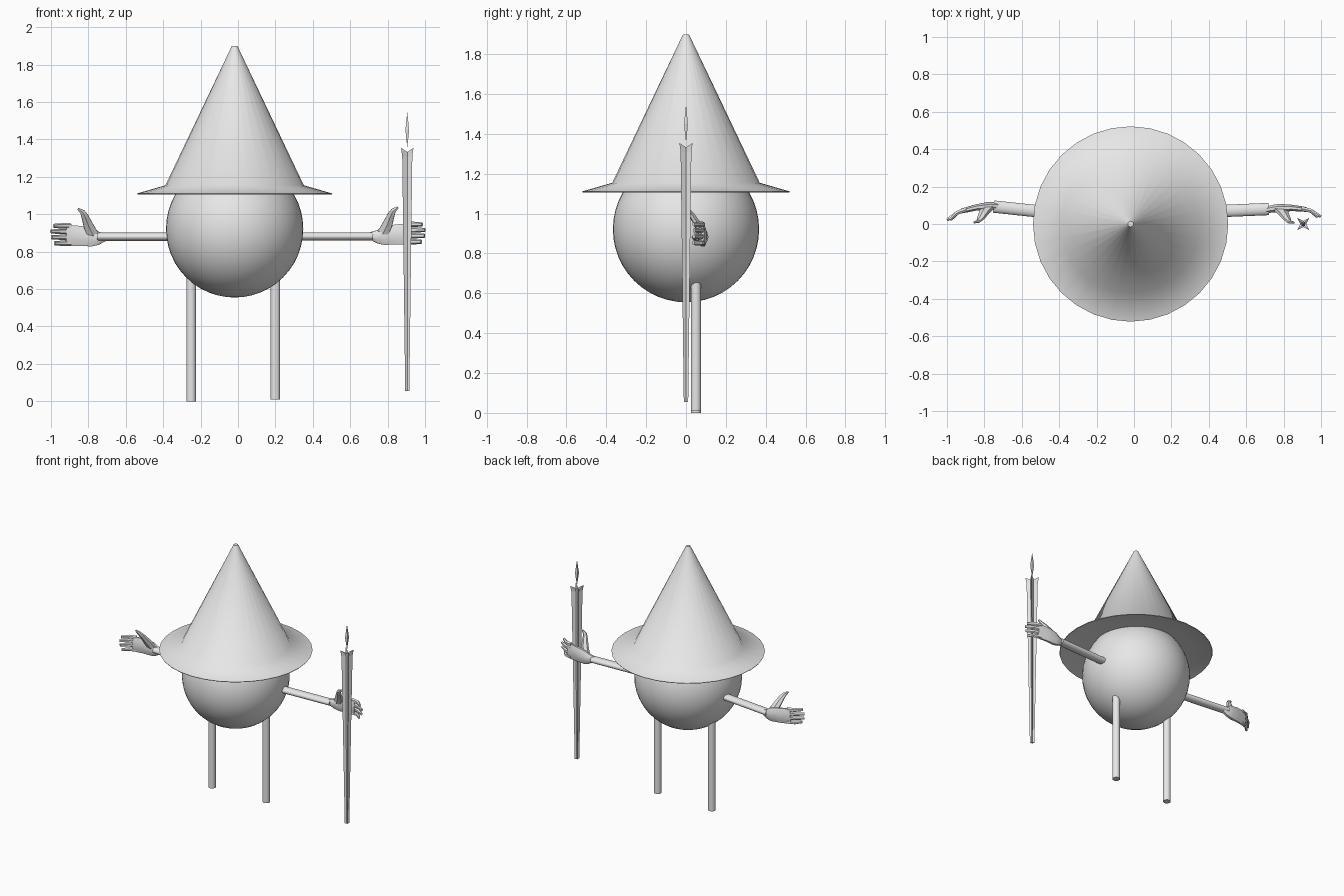
import bpy, bmesh
from math import cos, sin, pi, radians
from mathutils import Vector

cube = bpy.data.objects.get("Cube")
if cube:
    bpy.data.objects.remove(cube, do_unlink=True)

grey = bpy.data.materials.new("plain_grey")
grey.use_nodes = True
grey.diffuse_color = (0.8, 0.8, 0.8, 1)
grey.node_tree.nodes["Principled BSDF"].inputs["Base Color"].default_value = (0.8, 0.8, 0.8, 1)


def finish(name, bm, angle=40):
    """Turn a bmesh into a named, shaded grey object."""
    bmesh.ops.recalc_face_normals(bm, faces=bm.faces)
    mesh = bpy.data.meshes.new(name)
    bm.to_mesh(mesh)
    bm.free()
    mesh.materials.append(grey)
    obj = bpy.data.objects.new(name, mesh)
    bpy.context.collection.objects.link(obj)
    bpy.ops.object.select_all(action="DESELECT")
    obj.select_set(True)
    bpy.context.view_layer.objects.active = obj
    if angle:
        bpy.ops.object.shade_smooth_by_angle(angle=radians(angle))
    return obj


def skin(bm, rings, caps=True):
    """Bridge equal rings of points, closing both ends."""
    loops = [[bm.verts.new(p) for p in ring] for ring in rings]
    n = len(loops[0])
    for low, high in zip(loops, loops[1:]):
        for i in range(n):
            j = (i + 1) % n
            bm.faces.new((low[i], low[j], high[j], high[i]))
    if caps:
        bm.faces.new(loops[0][::-1])
        bm.faces.new(loops[-1])


def tube(bm, path, sizes, ref, sides=8):
    """Sweep an elliptical section along a path."""
    pts = [Vector(p) for p in path]
    rings = []
    for i, (p, (a, b)) in enumerate(zip(pts, sizes)):
        t = (pts[min(i + 1, len(pts) - 1)] - pts[max(i - 1, 0)]).normalized()
        side = t.cross(Vector(ref)).normalized()
        up = side.cross(t)
        turns = [2 * pi * (k + 0.5) / sides for k in range(sides)]
        rings.append([p + side * a * cos(w) + up * b * sin(w) for w in turns])
    skin(bm, rings)


MID = -0.018
UP, FORWARD = (0, 0, 1), (0, 1, 0)

# Round body
bm = bmesh.new()
bmesh.ops.create_uvsphere(bm, u_segments=48, v_segments=24, radius=0.367)
bmesh.ops.translate(bm, verts=bm.verts, vec=(MID, 0, 0.922))
finish("body", bm, 60)

# Pointed hat: crown, sloping brim and hollow underside
profile = [(0.015, 1.9), (0.37, 1.155), (0.522, 1.111), (0.52, 1.107), (0.36, 1.145)]
bm = bmesh.new()
skin(bm, [[(MID + r * cos(k * pi / 16), r * sin(k * pi / 16), z) for k in range(32)]
          for r, z in profile])
finish("hat", bm, 60)

# Legs
for name, x, foot in (("right_leg", -0.25, 0), ("left_leg", 0.2, 0.01)):
    bm = bmesh.new()
    tube(bm, [(x, 0.05, foot), (x, 0.05, 0.72)], [(0.026, 0.026)] * 2, FORWARD, 24)
    finish(name, bm)

# Arms
for name, path in (("right_arm", [(-0.25, 0.04, 0.88), (-0.75, 0.093, 0.88)]),
                   ("left_arm", [(0.25, 0.06, 0.882), (0.72, 0.08, 0.882)])):
    bm = bmesh.new()
    tube(bm, path, [(0.033, 0.022)] * 2, UP, 24)
    finish(name, bm)


def hand(name, side, lift, open_up):
    """Low-poly hand reaching outwards, thumb up and palm forward."""
    def place(u, y, z):
        return (side * (0.745 + u), y - 0.015 * (open_up > 0) + u * open_up, z + lift)

    bm = bmesh.new()
    # wrist and palm
    tube(bm, [place(-0.04, 0.095, 0.878), place(0, 0.097, 0.872), place(0.03, 0.096, 0.876),
              place(0.1, 0.088, 0.884), place(0.175, 0.07, 0.888)],
         [(0.018, 0.02), (0.022, 0.038), (0.024, 0.052), (0.018, 0.058), (0.014, 0.06)], UP)
    # four curled fingers
    for z, tip in ((0.938, 0.24), (0.908, 0.255), (0.877, 0.252), (0.845, 0.235)):
        tube(bm, [place(0.15, 0.078, z), place(0.2, 0.06, z), place(tip, 0.022, z)],
             [(0.014, 0.015), (0.012, 0.014), (0.008, 0.011)], UP, 6)
    # thumb
    tube(bm, [place(0.03, 0.09, 0.89), place(0.055, 0.065, 0.94), place(0.072, 0.035, 0.985),
              place(0.085, 0.016, 1.01), place(0.11, 0.008, 1.03)],
         [(0.034, 0.018), (0.03, 0.018), (0.022, 0.014), (0.016, 0.01), (0.006, 0.005)], FORWARD, 6)
    finish(name, bm, 30)


hand("right_hand", -1, 0, 0)
hand("left_hand", 1, 0.008, 0.13)


def star(half, z, dip=0):
    """Four-pointed cross-section with its points on the diagonals."""
    ring = []
    for k in range(8):
        r = half * (0.5 if k % 2 == 0 else 2 ** 0.5)
        ring.append((0.905 + r * cos(k * pi / 4), r * sin(k * pi / 4), z - dip * (k % 2 == 0)))
    return ring


# Fluted staff, flared and notched at the top
bm = bmesh.new()
skin(bm, [star(0.011, 0.055), star(0.021, 0.85), star(0.027, 1.31), star(0.033, 1.355, 0.022)],
     caps=False)
bm.verts.ensure_lookup_table()
bm.faces.new(bm.verts[:8])
top = bm.verts[-8:]
centre = bm.verts.new((0.905, 0, 1.333))
for i in range(8):
    bm.faces.new((top[i], top[(i + 1) % 8], centre))
finish("staff", bm, 0)

# Floating crystal above the staff
bm = bmesh.new()
tube(bm, [(0.905, 0, 1.36), (0.905, 0, 1.45), (0.905, 0, 1.545)],
     [(0.0005, 0.0005), (0.014, 0.014), (0.0005, 0.0005)], FORWARD, 4)
finish("crystal", bm, 0)
